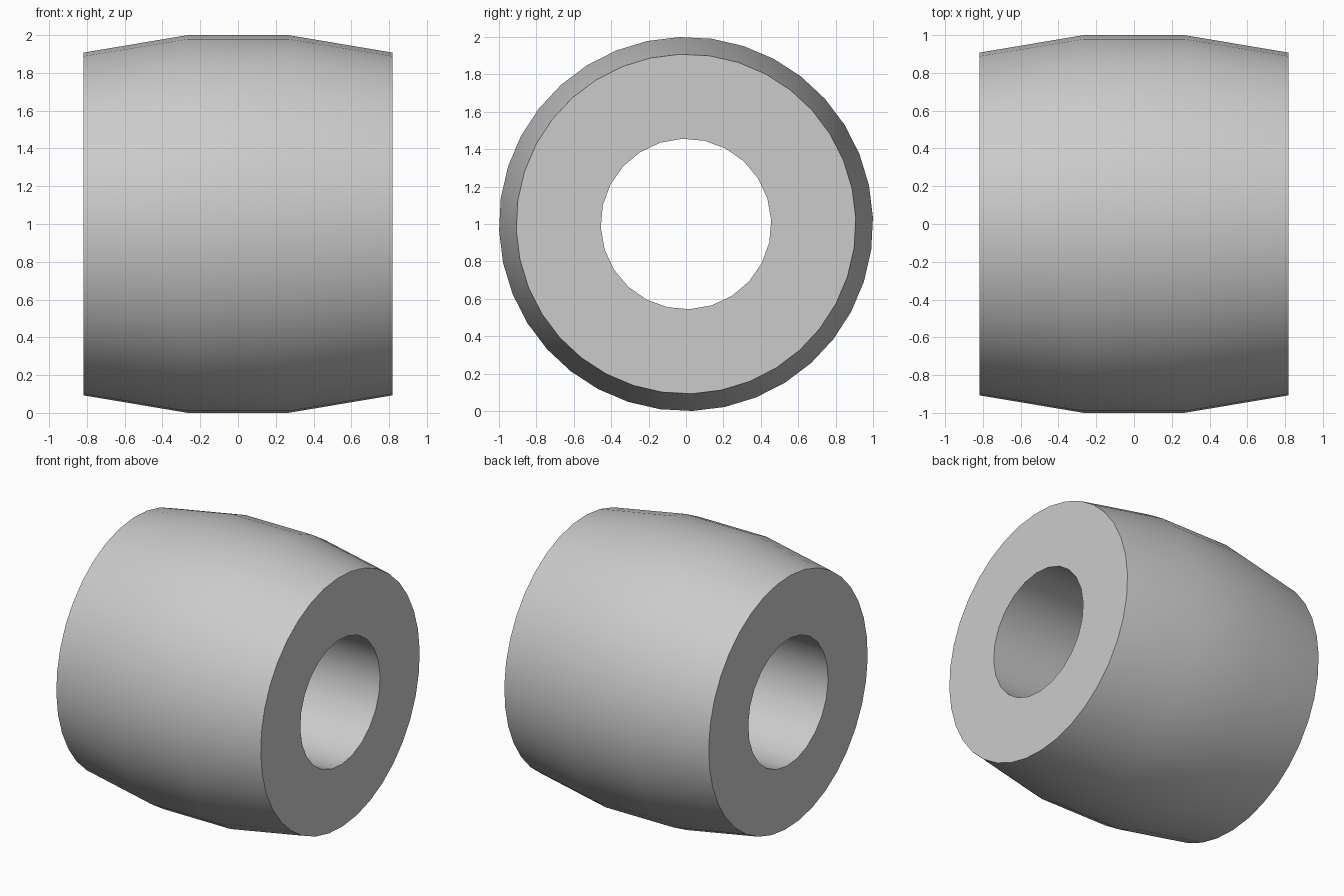
import bpy
import bmesh
from math import sin, cos, radians, tau

cube = bpy.data.objects.get("Cube")
if cube:
    bpy.data.objects.remove(cube, do_unlink=True)

HALF_LENGTH = 0.817
BELLY = 0.27


def make_material(name, colour):
    mat = bpy.data.materials.new(name)
    mat.use_nodes = True
    mat.diffuse_color = colour
    mat.node_tree.nodes["Principled BSDF"].inputs["Base Color"].default_value = colour
    return mat


def add_ring(bm, x, radius, sides, offset):
    """Ring of vertices around the x axis, angle measured from +z towards +y."""
    angles = [radians(offset) + tau * i / sides for i in range(sides)]
    return [bm.verts.new((x, radius * sin(a), 1 + radius * cos(a))) for a in angles]


def add_tube(bm, profile, sides, offset):
    """Wall through the (x, radius) profile; returns its first and last ring."""
    rings = [add_ring(bm, x, r, sides, offset) for x, r in profile]
    for a, b in zip(rings, rings[1:]):
        for i in range(sides):
            j = (i + 1) % sides
            bm.faces.new((a[i], a[j], b[j], b[i]))
    return rings[0], rings[-1]


bm = bmesh.new()

# Barrel-shaped outer wall and straight bore
outer_profile = [(-HALF_LENGTH, 0.908), (-BELLY, 1), (BELLY, 1), (HALF_LENGTH, 0.908)]
outer_ends = add_tube(bm, outer_profile, 36, -2)
bore_ends = add_tube(bm, [(-HALF_LENGTH, 0.456), (HALF_LENGTH, 0.456)], 24, -2.5)

# Flat annular end faces
for outer, bore in zip(outer_ends, bore_ends):
    rim = set(outer) | set(bore)
    edges = [e for e in bm.edges if e.verts[0] in rim and e.verts[1] in rim]
    bmesh.ops.triangle_fill(bm, edges=edges, use_beauty=True)

bmesh.ops.recalc_face_normals(bm, faces=bm.faces)
mesh = bpy.data.meshes.new("barrel_bushing")
bm.to_mesh(mesh)
bm.free()

bushing = bpy.data.objects.new("barrel_bushing", mesh)
bpy.context.collection.objects.link(bushing)
mesh.materials.append(make_material("light grey", (0.6, 0.6, 0.6, 1)))

# Smooth walls with crisp end rims
bpy.ops.object.select_all(action="DESELECT")
bushing.select_set(True)
bpy.context.view_layer.objects.active = bushing
bpy.ops.object.shade_smooth_by_angle(angle=radians(30))
